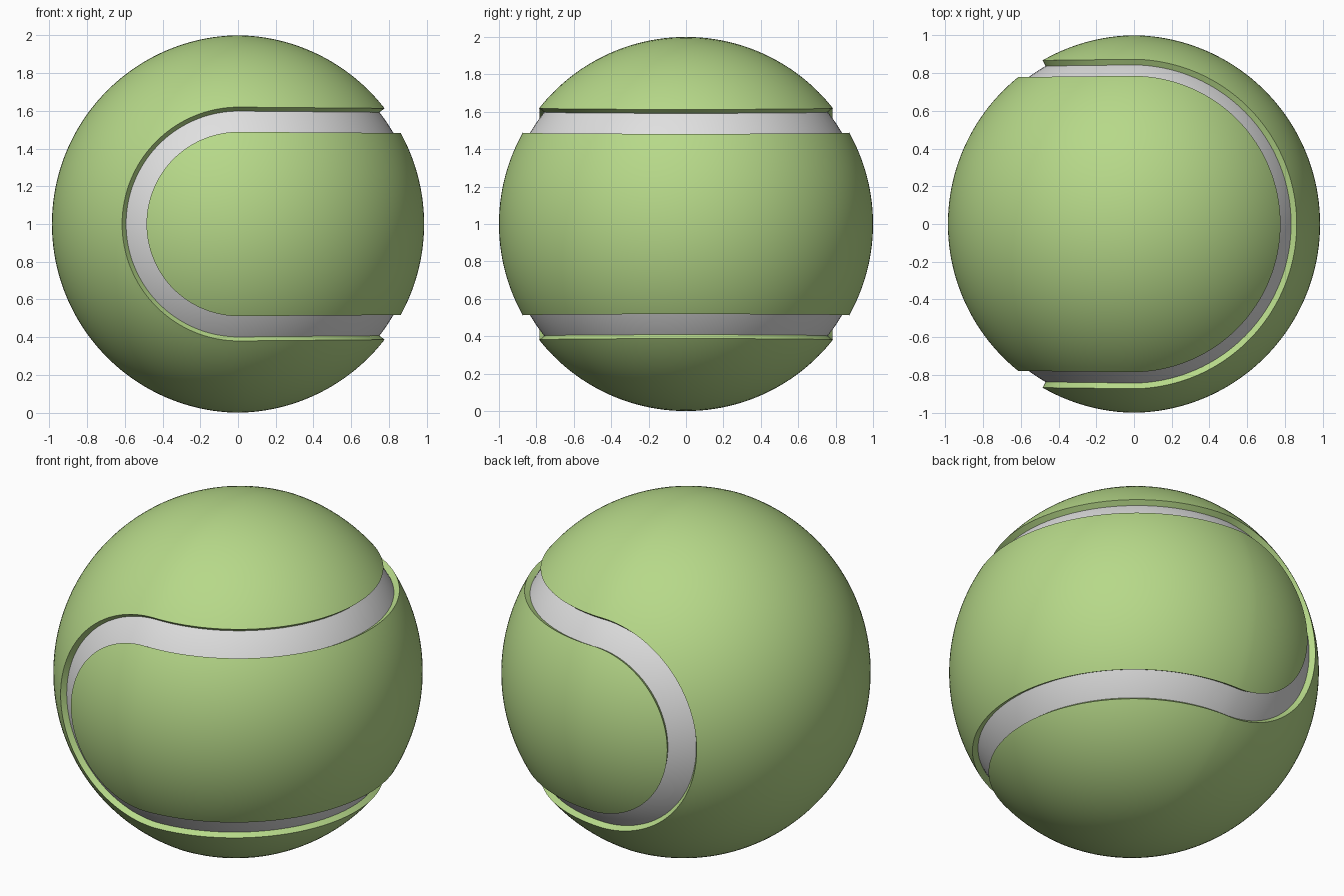
import bpy, bmesh, math
from mathutils import Vector

if "Cube" in bpy.data.objects:
    bpy.data.objects.remove(bpy.data.objects["Cube"])

FLOOR = 0.966          # radius of the seam floor relative to the felt


def material(name, rgb):
    m = bpy.data.materials.new(name)
    m.diffuse_color = (*rgb, 1)
    m.use_nodes = True
    m.node_tree.nodes["Principled BSDF"].inputs["Base Color"].default_value = m.diffuse_color
    return m


felt = material("green felt", (0.47, 0.69, 0.25))
rubber = material("pale grey seam", (0.74, 0.74, 0.74))


def ball_point(d, r=1.0):
    """Point on the ball, very slightly flattened along x."""
    d = d.normalized()
    return d * r * (1 - 0.014 * abs(d.x))


def finish(name, bm, mat):
    me = bpy.data.meshes.new(name)
    bm.to_mesh(me)
    bm.free()
    ob = bpy.data.objects.new(name, me)
    bpy.context.collection.objects.link(ob)
    ob.location.z = 1
    me.materials.append(mat)
    bpy.ops.object.select_all(action='DESELECT')
    ob.select_set(True)
    bpy.context.view_layer.objects.active = ob
    bpy.ops.object.shade_smooth_by_angle(angle=math.radians(35))


def edge_path(h, n_tip=40, n_mid=96):
    """Upper edge of a panel: quarter arc, half circle, quarter arc."""
    r = math.sqrt(1 - h * h)
    pts = []
    for i in range(n_tip):
        a = math.pi / 2 * i / n_tip
        pts.append(Vector((-h * math.cos(a), -r, h * math.sin(a))))
    for i in range(n_mid + 1):
        a = -math.pi / 2 + math.pi * i / n_mid
        pts.append(Vector((r * math.cos(a), r * math.sin(a), h)))
    for i in range(n_tip - 1, -1, -1):
        a = math.pi / 2 * i / n_tip
        pts.append(Vector((-h * math.cos(a), r, h * math.sin(a))))
    return pts


def panel(name, h, turn):
    """Felt panel of half width h, made of meridian arcs between its edges."""
    bm = bmesh.new()
    rows, m = [], 48
    for p in edge_path(h):
        lon, lat = math.atan2(p.y, p.x), math.asin(p.z)
        row = []
        for j in range(m + 1):
            t = lat * (2 * j / m - 1)
            d = Vector((math.cos(t) * math.cos(lon), math.cos(t) * math.sin(lon), math.sin(t)))
            if turn:                      # half turn about the y = z axis
                d = Vector((-d.x, d.z, d.y))
            row.append(bm.verts.new(ball_point(d)))
        rows.append(row)
    for a, b in zip(rows, rows[1:]):
        for j in range(m):
            bm.faces.new((a[j], b[j], b[j + 1], a[j + 1]))
    bmesh.ops.remove_doubles(bm, verts=bm.verts, dist=1e-5)
    # radial groove wall along the rim
    rim = [e for e in bm.edges if e.is_boundary]
    ext = bmesh.ops.extrude_edge_only(bm, edges=rim)
    for v in ext["geom"]:
        if isinstance(v, bmesh.types.BMVert):
            v.co *= 0.95
    bmesh.ops.recalc_face_normals(bm, faces=bm.faces)
    bm.normal_update()
    if sum(f.normal.dot(f.calc_center_median()) for f in bm.faces) < 0:
        bmesh.ops.reverse_faces(bm, faces=bm.faces)
    finish(name, bm, felt)


# two interlocking felt panels
panel("right_felt_panel", 0.488, False)
panel("left_felt_panel", 0.785, True)

# inner ball showing through the seam
bm = bmesh.new()
bmesh.ops.create_uvsphere(bm, u_segments=128, v_segments=64, radius=1)
for v in bm.verts:
    v.co = ball_point(v.co, FLOOR)
finish("seam_core", bm, rubber)
